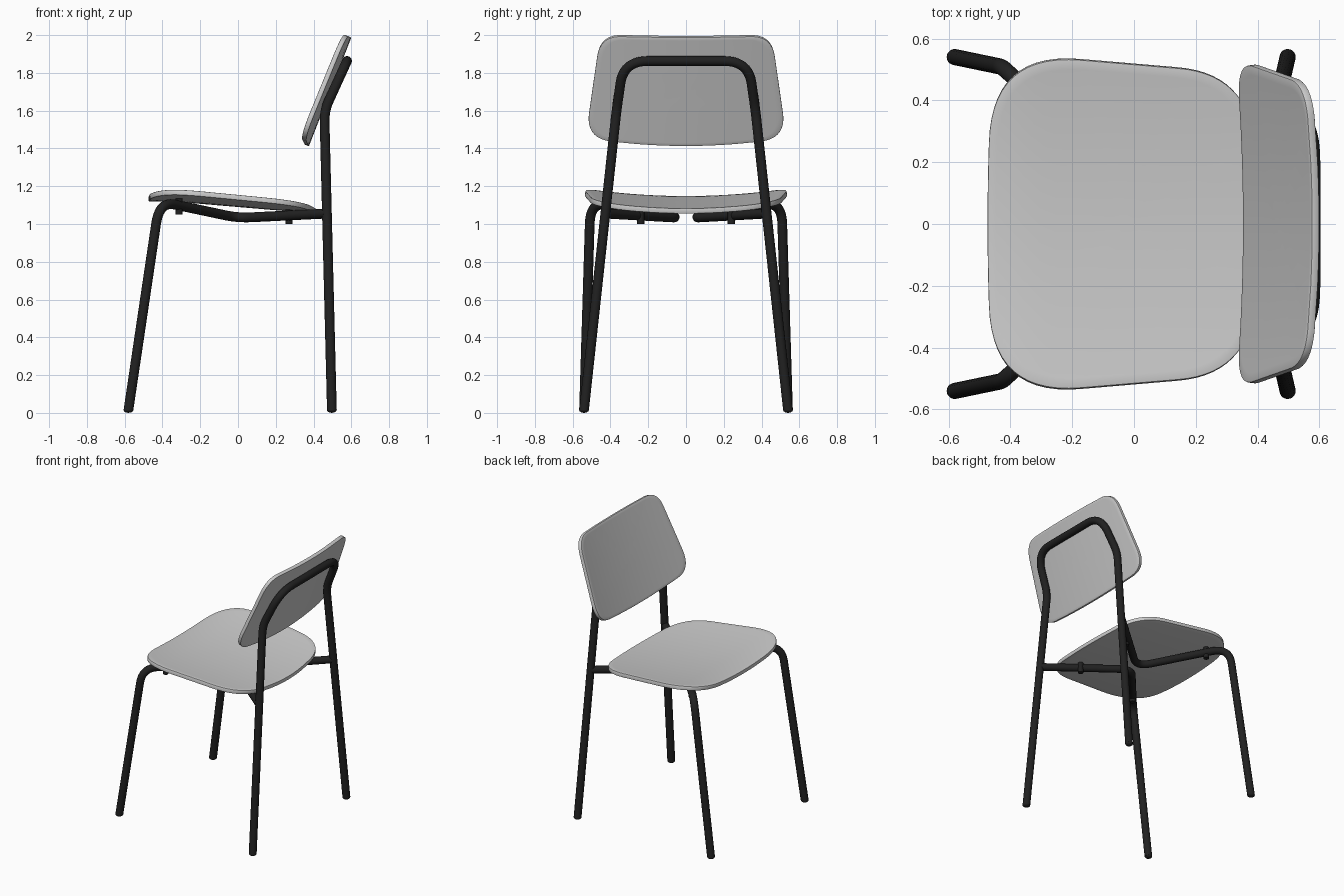
import bpy, bmesh
from mathutils import Vector

if "Cube" in bpy.data.objects:
    bpy.data.objects.remove(bpy.data.objects["Cube"])

R = 0.026
black = bpy.data.materials.new("black_metal")
black.diffuse_color = (0.015, 0.015, 0.015, 1)
black.use_nodes = True
black.node_tree.nodes["Principled BSDF"].inputs["Base Color"].default_value = black.diffuse_color


def rounded(pts, closed=False, n=10):
    """Polyline of (x, y, z, trim); each corner is replaced by a smooth arc."""
    out = []
    for i, p in enumerate(pts):
        c, t = Vector(p[:3]), p[3]
        if t == 0 or (not closed and i in (0, len(pts) - 1)):
            out.append(c)
            continue
        a = c + (Vector(pts[i - 1][:3]) - c).normalized() * t
        b = c + (Vector(pts[(i + 1) % len(pts)][:3]) - c).normalized() * t
        for k in range(n + 1):
            s = k / n
            out.append(a * (1 - s) ** 2 + c * 2 * s * (1 - s) + b * s * s)
    return out


def flip(p):
    return (p[0], -p[1]) + tuple(p[2:])


def activate(ob):
    bpy.ops.object.select_all(action='DESELECT')
    ob.select_set(True)
    bpy.context.view_layer.objects.active = ob


def smooth(ob, angle=0.7):
    activate(ob)
    bpy.ops.object.shade_smooth_by_angle(angle=angle)


def tube(name, pts):
    cu = bpy.data.curves.new(name, 'CURVE')
    cu.dimensions = '3D'
    cu.bevel_depth, cu.bevel_resolution, cu.use_fill_caps = R, 6, True
    path = rounded(pts)
    sp = cu.splines.new('POLY')
    sp.points.add(len(path) - 1)
    for q, v in zip(sp.points, path):
        q.co = (*v, 1)
    ob = bpy.data.objects.new(name, cu)
    bpy.context.collection.objects.link(ob)
    activate(ob)
    bpy.ops.object.convert(target='MESH')
    ob = bpy.context.object
    ob.data.materials.clear()
    ob.data.materials.append(black)
    smooth(ob)


def shell(name, half, centre, bend, thick):
    """Bent plywood panel: concentric rings inside a mirrored rounded outline."""
    outline = rounded(half + [flip(p) for p in half[-2:0:-1]], closed=True, n=14)
    centre, n = Vector(centre), len(outline)
    bm = bmesh.new()
    mid = bm.verts.new(bend(centre))
    prev = None
    for f in (0.12, 0.25, 0.38, 0.5, 0.62, 0.74, 0.86, 0.94, 1.0):
        ring = [bm.verts.new(bend(centre.lerp(p, f))) for p in outline]
        for i in range(n):
            j = (i + 1) % n
            if prev:
                bm.faces.new((prev[i], ring[i], ring[j], prev[j]))
            else:
                bm.faces.new((mid, ring[i], ring[j]))
        prev = ring
    me = bpy.data.meshes.new(name)
    bm.to_mesh(me)
    bm.free()
    ob = bpy.data.objects.new(name, me)
    bpy.context.collection.objects.link(ob)
    activate(ob)
    sol = ob.modifiers.new("thickness", 'SOLIDIFY')
    sol.thickness, sol.offset = thick, -1
    bpy.ops.object.modifier_apply(modifier=sol.name)
    bev = ob.modifiers.new("edge", 'BEVEL')
    bev.width, bev.segments, bev.angle_limit = 0.004, 2, 1.0
    bpy.ops.object.modifier_apply(modifier=bev.name)
    smooth(ob)


# Seat: dished across, sloping back, drooping at the front edge
def seat_bend(p):
    z = 1.118 - 0.085 * p.x - 0.4 * max(0, -0.3 - p.x) ** 2 + 0.04 * (p.y / 0.54) ** 2
    return Vector((p.x, p.y, z))


shell("seat", [(0.425, 0, 0, 0.2), (0.365, 0.485, 0, 0.22),
               (-0.46, 0.555, 0, 0.29), (-0.478, 0, 0, 0.25)],
      (-0.03, 0, 0), seat_bend, 0.028)


# Backrest: leaning back, sides wrapping forward
def back_bend(p):
    return Vector((0.345 + 0.39 * (p.z - 1.405) - 0.035 * (p.y / 0.5) ** 2, p.y, p.z))


shell("backrest", [(0, 0, 1.995, 0.2), (0, 0.452, 2.004, 0.11),
                   (0, 0.53, 1.46, 0.14), (0, 0, 1.402, 0.35)],
      (0, 0, 1.7), back_bend, 0.026)

# Back legs and backrest hoop in one bent tube
hoop = [(0.497, 0.54, 0.015, 0), (0.457, 0.368, 1.6, 0.06), (0.577, 0.33, 1.863, 0.13)]
tube("back_frame", hoop + [flip(p) for p in reversed(hoop)])

# Front legs continue under the seat, bend at the middle and meet the back legs
front = [(-0.58, 0.54, 0.015, 0), (-0.416, 0.506, 1.12, 0.12),
         (0, 0.025, 1.032, 0.1), (0.468, 0.427, 1.055, 0)]
tube("front_leg_left", front)
tube("front_leg_right", [flip(p) for p in front])

for side, s in (("left", 1), ("right", -1)):
    # Rounded glides under the legs
    for end, x in (("front", -0.58), ("back", 0.497)):
        bpy.ops.mesh.primitive_uv_sphere_add(segments=20, ring_count=12, radius=R,
                                             location=(x, s * 0.54, 0.016))
        ob = bpy.context.object
        ob.name = f"{end}_foot_{side}"
        ob.scale.z = 0.6
        ob.data.materials.append(black)
        smooth(ob)
    # Pins fixing the seat to the tubes
    for end, loc in (("front", (-0.313, 0.386, 1.093)), ("rear", (0.27, 0.24, 1.042))):
        bpy.ops.mesh.primitive_cylinder_add(vertices=20, radius=0.019, depth=0.083,
                                            location=(loc[0], s * loc[1], loc[2]))
        ob = bpy.context.object
        ob.name = f"{end}_seat_pin_{side}"
        ob.data.materials.append(black)
        smooth(ob)
